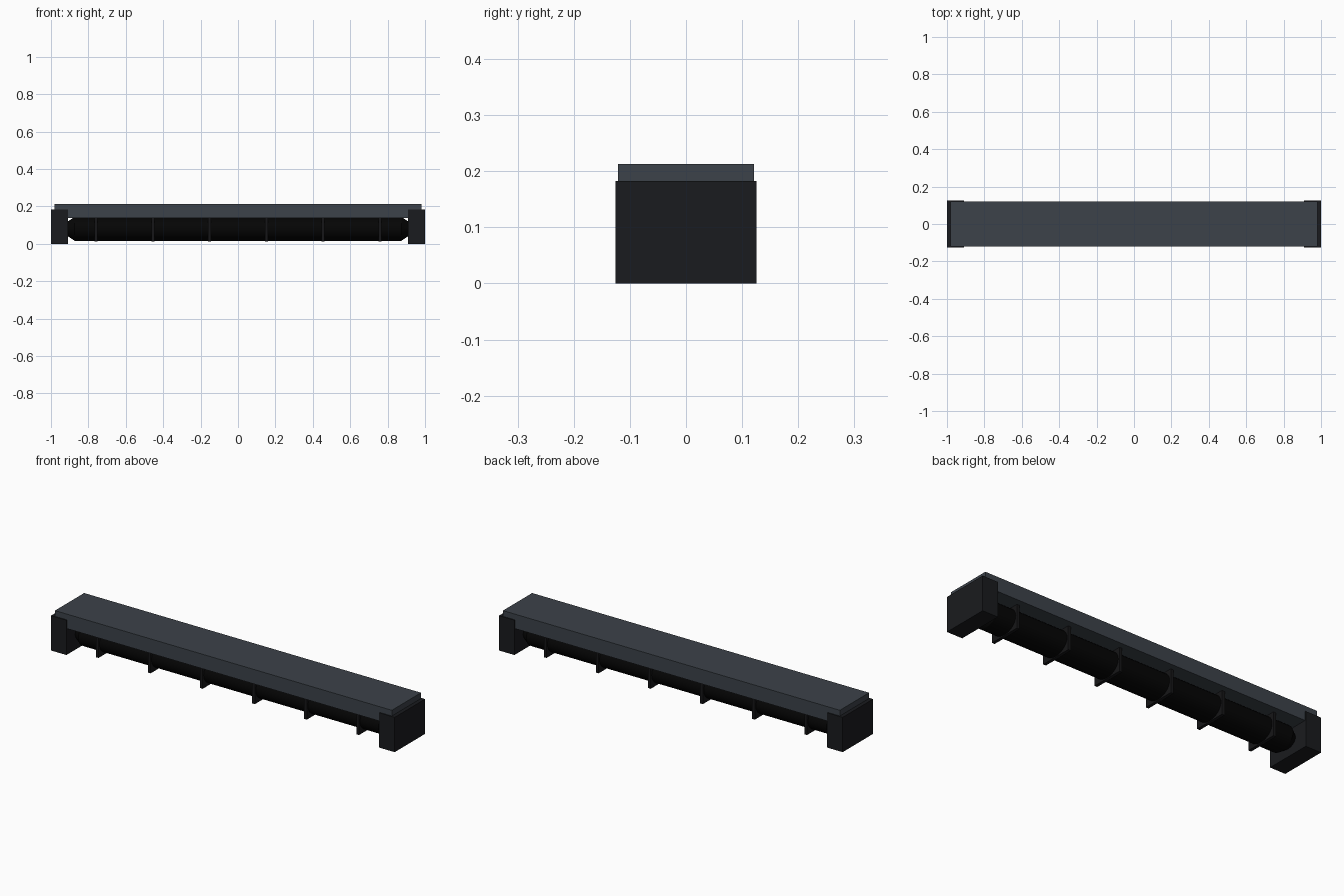
import bpy, bmesh
from math import cos, sin, tau, radians

if "Cube" in bpy.data.objects:
    bpy.data.objects.remove(bpy.data.objects["Cube"])


def material(name, rgb):
    m = bpy.data.materials.new(name)
    m.diffuse_color = (*rgb, 1)
    m.use_nodes = True
    m.node_tree.nodes["Principled BSDF"].inputs["Base Color"].default_value = m.diffuse_color
    return m


cover_mat = material("slate", (0.045, 0.054, 0.067))
block_mat = material("charcoal", (0.010, 0.011, 0.013))
roller_mat = material("black", (0.0015, 0.0015, 0.0015))
fin_mat = material("dark_grey", (0.008, 0.008, 0.009))


def finish(name, bm, mat):
    mesh = bpy.data.meshes.new(name)
    bmesh.ops.recalc_face_normals(bm, faces=bm.faces)
    bm.to_mesh(mesh)
    bm.free()
    mesh.materials.append(mat)
    ob = bpy.data.objects.new(name, mesh)
    bpy.context.collection.objects.link(ob)
    return ob


def box(name, lo, hi, mat):
    bm = bmesh.new()
    bmesh.ops.create_cube(bm, size=1)
    for v in bm.verts:
        v.co = [(a + b) / 2 + c * (b - a) for a, b, c in zip(lo, hi, v.co)]
    return finish(name, bm, mat)


# Long top cover
box("top_cover", (-0.98, -0.121, 0.137), (0.98, 0.121, 0.213), cover_mat)

# End blocks carrying the roller
for side, a, b in (("left", -1.0, -0.91), ("right", 0.91, 1.0)):
    box(side + "_end_block", (a, -0.126, 0), (b, 0.126, 0.183), block_mat)

# Oval roller with tapered ends, lofted along x
bm = bmesh.new()
sides = 32
rings = []
for x, ry, rz in ((-0.915, 0.05, 0.036), (-0.873, 0.08, 0.064),
                  (0.873, 0.08, 0.064), (0.915, 0.05, 0.036)):
    rings.append([bm.verts.new((x, ry * cos(tau * i / sides), 0.08 + rz * sin(tau * i / sides)))
                  for i in range(sides)])
for p, q in zip(rings, rings[1:]):
    for i in range(sides):
        j = (i + 1) % sides
        bm.faces.new((p[i], p[j], q[j], q[i]))
bm.faces.new(rings[0])
bm.faces.new(rings[-1])
roller = finish("roller", bm, roller_mat)
bpy.context.view_layer.objects.active = roller
roller.select_set(True)
bpy.ops.object.shade_smooth_by_angle(angle=radians(30))

# Guard fins under the cover
for i in range(6):
    x = -0.758 + i * 0.3032
    box(f"guard_fin_{i + 1}", (x - 0.008, -0.088, 0.013), (x + 0.008, 0.088, 0.142), fin_mat)
